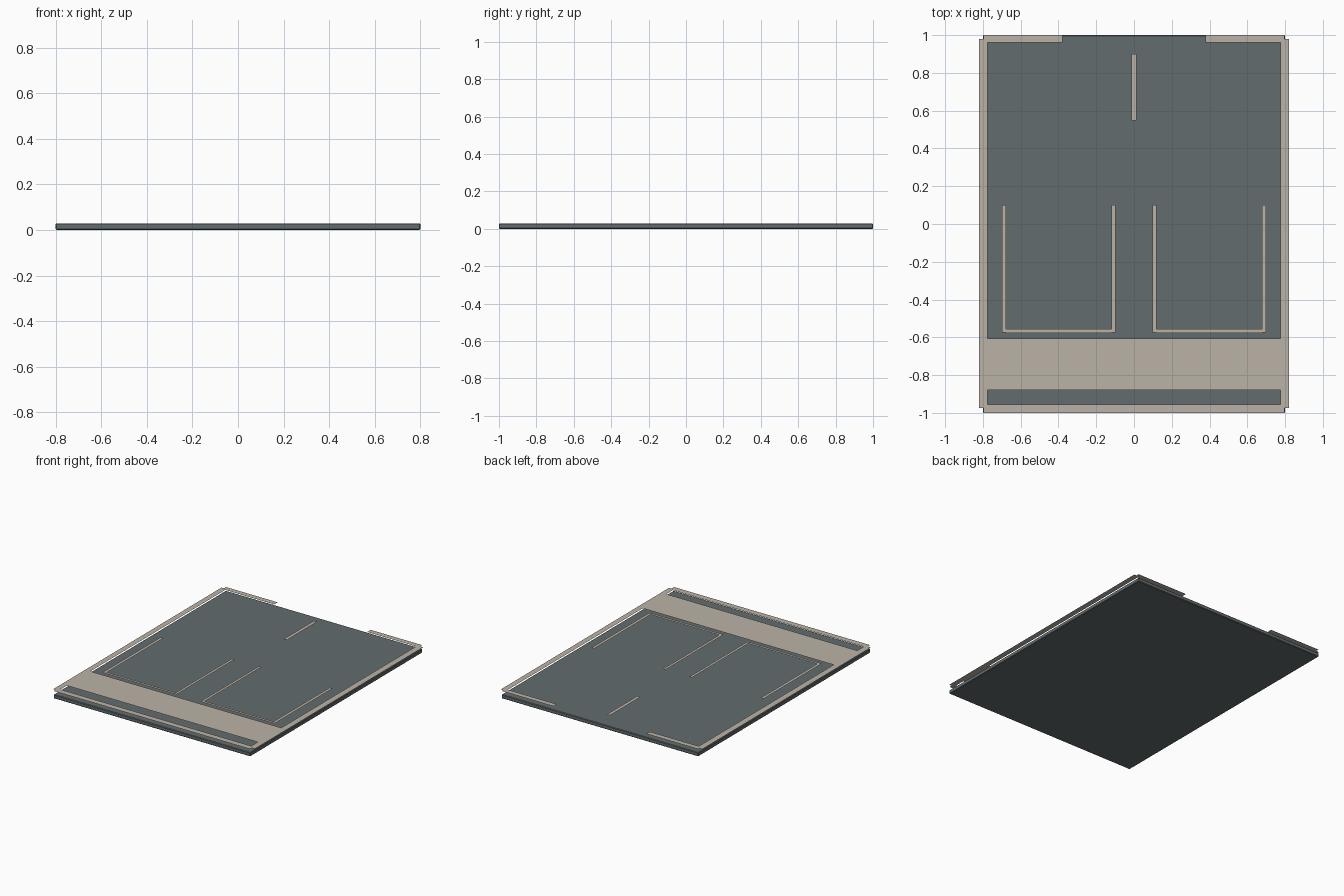
import bpy
import bmesh

cube = bpy.data.objects.get("Cube")
if cube:
    bpy.data.objects.remove(cube, do_unlink=True)


def make_material(name, colour):
    mat = bpy.data.materials.new(name)
    mat.use_nodes = True
    mat.diffuse_color = (*colour, 1)
    bsdf = mat.node_tree.nodes["Principled BSDF"]
    bsdf.inputs["Base Color"].default_value = (*colour, 1)
    bsdf.inputs["Roughness"].default_value = 0.8
    return mat


SLATE = make_material("slate grey", (0.126, 0.15, 0.157))
CREAM = make_material("warm cream", (0.50, 0.45, 0.38))

SLAB_TOP = 0.029
LINE_Z = 0.055      # height of the marking sheets
EDGE_Z = 0.053      # side strips sit just underneath


def add_object(name, bm, mat):
    mesh = bpy.data.meshes.new(name)
    bm.to_mesh(mesh)
    bm.free()
    mesh.materials.append(mat)
    obj = bpy.data.objects.new(name, mesh)
    bpy.context.collection.objects.link(obj)
    return obj


def sheet(name, rects, z=LINE_Z, mirror=False):
    """Flat sheet made of (x0, x1, y0, y1) rectangles."""
    bm = bmesh.new()
    for x0, x1, y0, y1 in rects:
        corners = [(x0, y0), (x1, y0), (x1, y1), (x0, y1)]
        bm.faces.new([bm.verts.new((x, y, z)) for x, y in corners])
    obj = add_object(name, bm, CREAM)
    if mirror:
        obj.modifiers.new("Mirror", "MIRROR").use_axis[0] = True
    return obj


# Base slab with softly chamfered edges
bm = bmesh.new()
bmesh.ops.create_cube(bm, size=1)
bmesh.ops.scale(bm, vec=(1.6, 2.0, SLAB_TOP), verts=bm.verts)
bmesh.ops.translate(bm, vec=(0, 0, SLAB_TOP / 2), verts=bm.verts)
slab = add_object("base_slab", bm, SLATE)
bevel = slab.modifiers.new("Bevel", "BEVEL")
bevel.width = 0.004
bevel.segments = 1

# Front band with a long slot, and the border around the slab
sheet("front_band", [(-0.776, 0.776, -0.88, -0.606),
                     (-0.776, 0.776, -1.0, -0.955)])
sheet("side_border", [(0.776, 0.798, -1.0, 1.0)], mirror=True)
sheet("rear_border", [(0.378, 0.776, 0.96, 1.0)], mirror=True)
sheet("side_strip", [(0.78, 0.82, -0.975, 0.98)], z=EDGE_Z, mirror=True)

# U-shaped bay outlines and the short centre line
sheet("bay_outline", [(0.097, 0.118, -0.574, 0.10),
                      (0.677, 0.70, -0.574, 0.10),
                      (0.118, 0.677, -0.576, -0.555)], mirror=True)
sheet("centre_line", [(-0.013, 0.013, 0.548, 0.90)])
